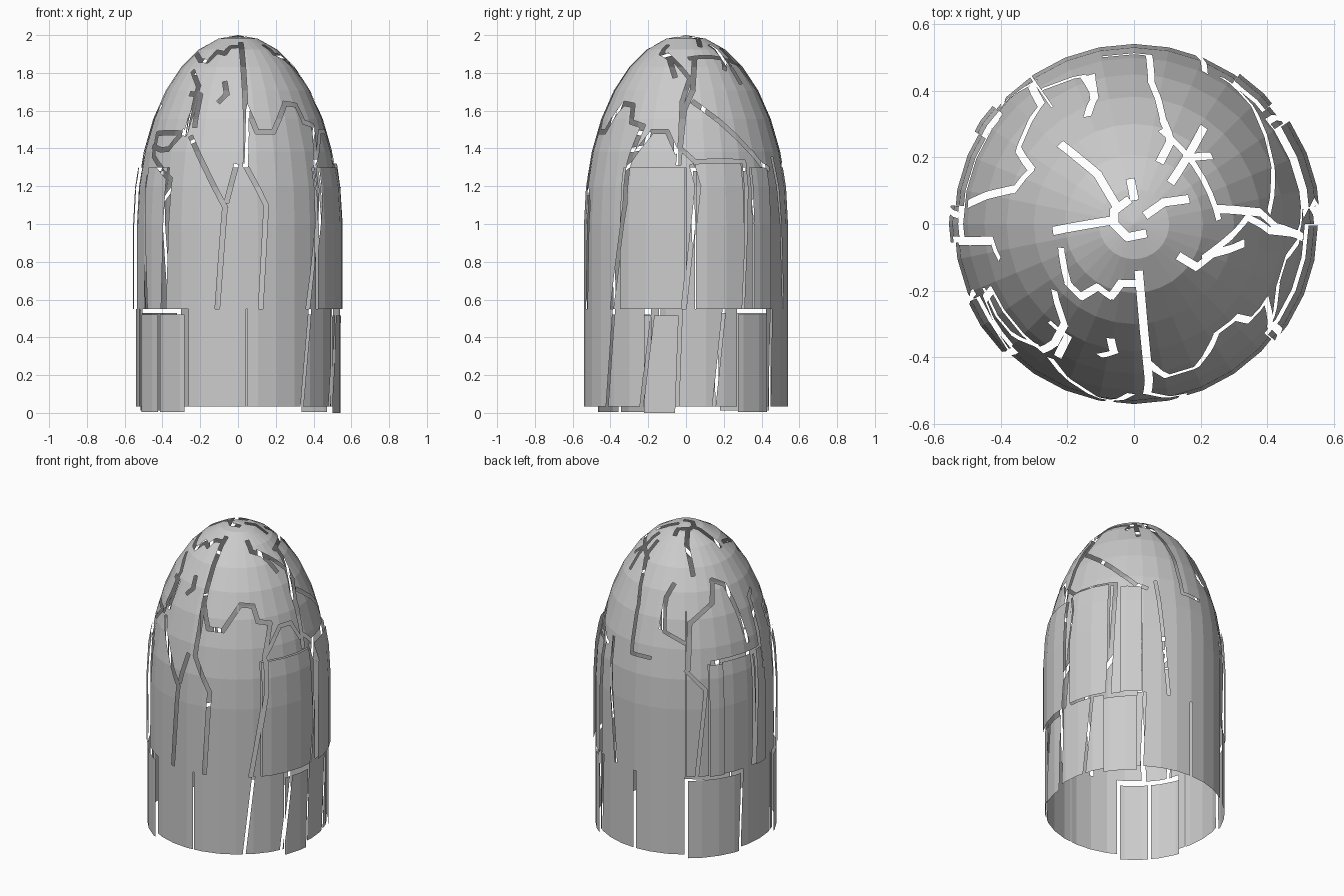
import bpy, bmesh, math
from mathutils import Vector

if "Cube" in bpy.data.objects:
    bpy.data.objects.remove(bpy.data.objects["Cube"])

R, SIDES = 0.54, 32
grey = bpy.data.materials.new("shell_grey")
grey.diffuse_color = (0.6, 0.6, 0.6, 1)
grey.use_nodes = True
grey.node_tree.nodes["Principled BSDF"].inputs["Base Color"].default_value = grey.diffuse_color


def radius(z):
    return R if z <= 1 else R * math.sqrt(max(0.0, 1 - (z - 1) ** 2))


# Ways to place a point on the shell
def polar(deg, z):
    a = math.radians(deg)
    return Vector((radius(z) * math.cos(a), radius(z) * math.sin(a), z))


def top(x, y):
    r = min(math.hypot(x, y), R)
    return Vector((x, y, 1 + math.sqrt(1 - (r / R) ** 2)))


def front(x, z):
    return Vector((x, -math.sqrt(max(0.0, radius(z) ** 2 - x * x)), z))


def right(y, z):
    return Vector((math.sqrt(max(0.0, radius(z) ** 2 - y * y)), y, z))


def surface_normal(p):
    return Vector((p.x / R**2, p.y / R**2, max(0.0, p.z - 1))).normalized()


def revolve(heights):
    """Faceted thin shell of revolution through the given heights."""
    bm = bmesh.new()
    rings = []
    for z in heights:
        if radius(z) < 1e-4:
            rings.append([bm.verts.new((0, 0, z))] * SIDES)
        else:
            rings.append([bm.verts.new(polar(360 * i / SIDES, z)) for i in range(SIDES)])
    for lo, hi in zip(rings, rings[1:]):
        for i in range(SIDES):
            j = (i + 1) % SIDES
            quad = [lo[i], lo[j], hi[j], hi[i]]
            bm.faces.new(list(dict.fromkeys(quad)))
    bm.normal_update()
    return bm


def bisect(bm, faces, co, no):
    geom = set(faces)
    for f in faces:
        geom.update(f.edges)
        geom.update(f.verts)
    bmesh.ops.bisect_plane(bm, geom=list(geom), dist=1e-5, plane_co=co, plane_no=no)


def cut_segment(bm, a, b, w):
    """Cut a narrow open slot through the shell from a to b."""
    d = (b - a).normalized()
    mid = (a + b) / 2
    n = surface_normal(mid)
    s = d.cross(n).normalized()
    n = s.cross(d)
    half = (b - a).length / 2 + w * 0.3

    def near(eps=1e-4):
        found = []
        for f in bm.faces:
            if f.normal.dot(n) < 0.1:
                continue
            q = f.calc_center_median() - mid
            if q.length > half + 0.35 or abs(q.dot(n)) > 0.25:
                continue
            t = [(v.co - mid).dot(d) for v in f.verts]
            u = [(v.co - mid).dot(s) for v in f.verts]
            if (min(t) < half - eps and max(t) > -half + eps
                    and min(u) < w / 2 - eps and max(u) > -w / 2 + eps):
                found.append(f)
        return found

    for axis, dist in ((s, w / 2), (s, -w / 2), (d, half), (d, -half)):
        faces = near()
        if faces:
            bisect(bm, faces, mid + axis * dist, axis)
            bm.normal_update()
    doomed = []
    for f in near():
        q = f.calc_center_median() - mid
        if abs(q.dot(d)) < half and abs(q.dot(s)) < w / 2:
            doomed.append(f)
    bmesh.ops.delete(bm, geom=doomed, context='FACES')


def crack(bm, place, paths, w):
    for path in paths:
        pts = [place(*p) for p in path]
        for a, b in zip(pts, pts[1:]):
            cut_segment(bm, a, b, w)


def shift_plate(bm, a, b, z0, z1, out, drop=0.0):
    """Detach the faces between two angles and heights and push them outward."""
    for deg in (a, b):
        t = math.radians(deg)
        side = Vector((math.cos(t), math.sin(t), 0))
        faces = [f for f in bm.faces if f.calc_center_median().dot(side) > 0]
        bisect(bm, faces, Vector(), Vector((-side.y, side.x, 0)))
    for z in (z0, z1):
        bisect(bm, bm.faces[:], Vector((0, 0, z)), Vector((0, 0, 1)))
    chosen = []
    for f in bm.faces:
        c = f.calc_center_median()
        ang = math.degrees(math.atan2(c.y, c.x))
        if (ang - a) % 360 < (b - a) and z0 < c.z < z1:
            chosen.append(f)
    res = bmesh.ops.split(bm, geom=chosen)
    mid = math.radians((a + b) / 2)
    move = Vector((math.cos(mid) * out, math.sin(mid) * out, -drop))
    for v in res["geom"]:
        if isinstance(v, bmesh.types.BMVert):
            v.co += move


def finish(bm, name):
    mesh = bpy.data.meshes.new(name)
    bm.to_mesh(mesh)
    bm.free()
    mesh.materials.append(grey)
    ob = bpy.data.objects.new(name, mesh)
    bpy.context.collection.objects.link(ob)


# Cracked dome and wall
dome = revolve([0.55, 0.78, 1.0] + [1 + math.sin(math.radians(11.25 * i)) for i in range(1, 9)])
crack(dome, top, [
    [(-.02, .07), (-.06, .04), (-.06, 0), (-.02, -.04), (.03, -.03)],
    [(.04, .03), (.09, .065), (.16, .075)],
    [(.115, .13), (.16, .2), (.21, .29)],
    [(.16, .2), (.23, .205)],
    [(0, .08), (-.01, .13)],
    [(-.05, .05), (-.11, .15), (-.22, .24)],
    [(-.07, .01), (-.24, -.02)],
    [(-.22, -.08), (-.2, -.18), (-.16, -.22), (-.11, -.19), (-.07, -.22), (-.04, -.18), (.01, -.18)],
    [(.015, -.15), (.03, -.32), (.045, -.47)],
    [(-.31, .42), (-.28, .36), (-.35, .225), (-.31, .165), (-.36, .105), (-.5, .06)],
    [(-.53, -.05), (-.43, -.05), (-.41, -.1)],
    [(-.13, .45), (-.12, .38), (-.14, .33)],
    [(.08, .19), (.11, .25), (.09, .31)],
    [(.27, .44), (.32, .4), (.37, .33), (.41, .22), (.42, .12), (.41, .04)],
    [(.26, .045), (.38, .035), (.43, -.01), (.51, -.04)],
    [(.14, -.1), (.19, -.13), (.24, -.09), (.33, -.06)],
    [(-.45, -.2), (-.41, -.28), (-.37, -.33), (-.29, -.37)],
    [(-.25, -.3), (-.2, -.34), (-.23, -.4)],
], 0.025)
crack(dome, front, [
    [(-.24, 1.81), (-.21, 1.73), (-.24, 1.6), (-.28, 1.48), (-.43, 1.48), (-.45, 1.36),
     (-.36, 1.24), (-.39, .55)],
    [(-.25, 1.46), (-.07, 1.09), (-.11, .55)],
    [(-.01, 1.31), (-.06, 1.12)],
    [(.045, 1.47), (.04, 1.31), (.15, 1.1), (.12, .55)],
    [(.04, 1.63), (.1, 1.49), (.19, 1.49), (.25, 1.64), (.31, 1.63), (.35, 1.54), (.4, 1.52),
     (.41, 1.33), (.43, 1.1), (.37, .55)],
    [(-.07, 1.75), (-.06, 1.69), (-.1, 1.65)],
], 0.025)
crack(dome, right, [
    [(-.1, 1.9), (.02, 1.77), (-.02, 1.65), (-.03, 1.4), (.05, 1.33), (.31, 1.33), (.32, 1.2), (.3, .55)],
    [(.03, 1.31), (.06, 1.2), (-.01, .55)],
    [(-.3, 1.33), (-.18, 1.49), (-.1, 1.49), (-.05, 1.38)],
    [(.02, 1.88), (.18, 1.88), (.28, 1.84)],
], 0.022)
crack(dome, polar, [
    [(66, 1.86), (74, 1.8), (83, 1.6), (85, 1.31), (100, 1.31)],
    [(107, 1.65), (109, 1.48), (124, 1.42)],
    [(125, 1.25), (138, 1.12), (132, .55)],
    [(143, 1.29), (177, 1.29), (174, .55)],
    [(65, 1.35), (73, .56)],
    [(203, 1.25), (208, .55)],
], 0.02)
crack(dome, polar, [[(125, 1.6), (125, .55)]], 0.006)

# Loosened wall plates standing slightly proud
for a, b, z1, out in ((5, 34, 1.33, .02), (41, 55, 1.3, .012), (-40, 0, 1.3, .012),
                      (140, 150, 1.28, .015), (174, 186, 1.3, .015), (205, 225, 1.3, .012)):
    shift_plate(dome, a, b, .55, z1, out)
finish(dome, "cracked_dome")

# Lower skirt split into panels, a few of them slipped down
skirt = revolve([0.035, 0.29, 0.55])
for hi, lo in ((-85, -85), (-120, -120), (-45, -51), (-19, -26), (-3, -5), (22, 16), (57, 55),
               (90, 90), (125, 125), (164, 162), (195, 195), (220, 220)):
    crack(skirt, polar, [[(hi, .55), (lo, .035)]], 0.008 if hi in (-85, 195) else 0.018)
for a, b, drop in ((-160, -120, .03), (-24, -4, .035), (125, 163, .022), (30, 52, .03)):
    shift_plate(skirt, a, b, 0, .56, .008, drop)
finish(skirt, "skirt_panels")
